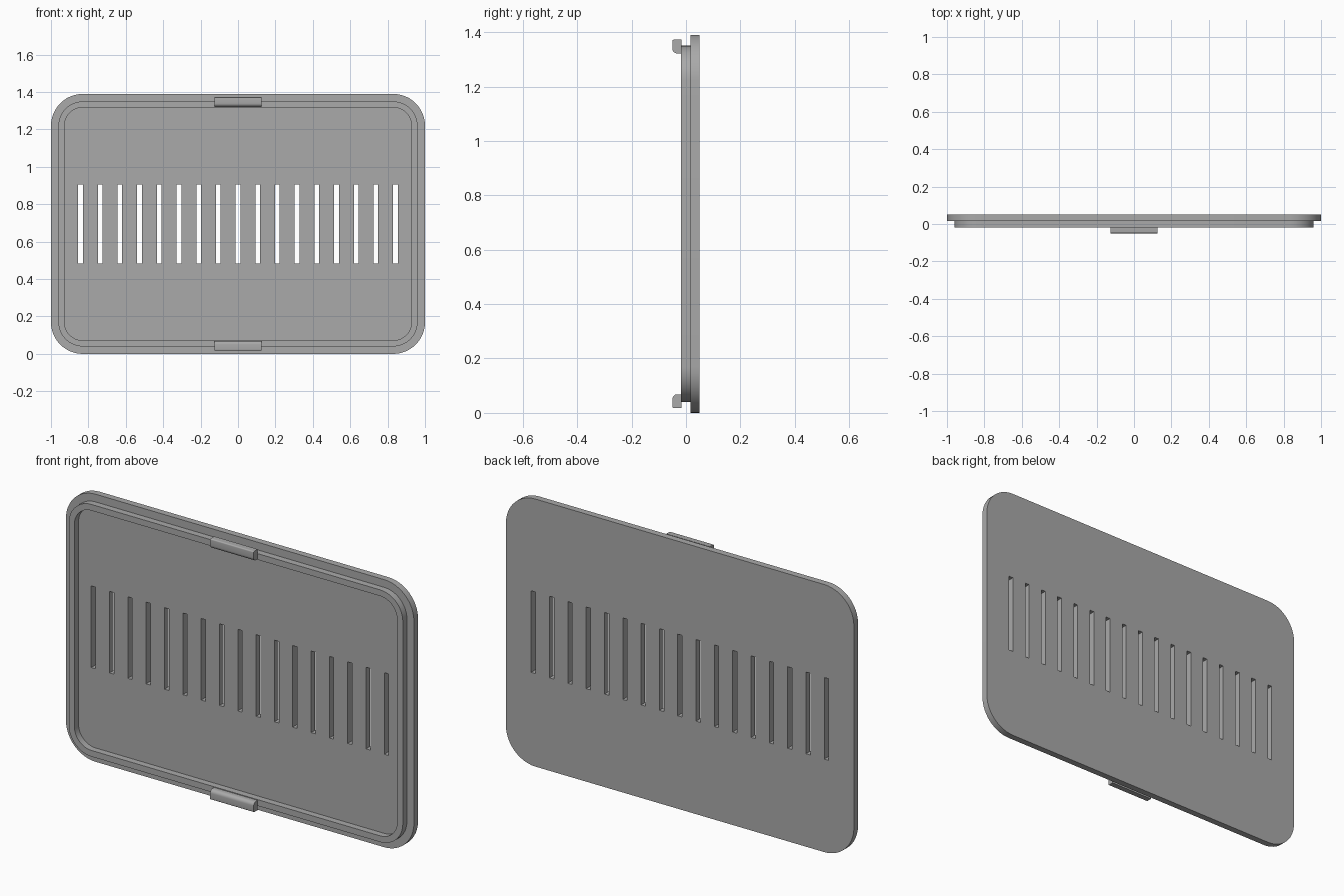
import bpy
from math import sin, cos, pi

cube = bpy.data.objects.get("Cube")
if cube:
    bpy.data.objects.remove(cube, do_unlink=True)

grey = bpy.data.materials.new("mid grey")
grey.use_nodes = True
GREY = (0.4, 0.4, 0.4, 1)
grey.diffuse_color = GREY
grey.node_tree.nodes["Principled BSDF"].inputs["Base Color"].default_value = GREY

HEIGHT = 1.39
MID = HEIGHT / 2


def rounded_rect(half_w, half_h, radii, cx=0, cy=0, steps=12):
    """Outline with corner radii in order: upper right, upper left, lower left, lower right."""
    points = []
    signs = [(1, 1), (-1, 1), (-1, -1), (1, -1)]
    for corner, ((sx, sy), r) in enumerate(zip(signs, radii)):
        for i in range(steps + 1 if r else 1):
            a = (corner + i / steps) * pi / 2
            points.append((cx + sx * (half_w - r) + r * cos(a),
                           cy + sy * (half_h - r) + r * sin(a)))
    return points


def extrude_outlines(name, outlines, depth, location, rotation):
    """Filled 2D outlines (inner ones become holes) extruded to a solid mesh."""
    curve = bpy.data.curves.new(name, "CURVE")
    curve.dimensions = "2D"
    curve.fill_mode = "BOTH"
    curve.extrude = depth / 2
    for outline in outlines:
        spline = curve.splines.new("POLY")
        spline.points.add(len(outline) - 1)
        for p, (x, y) in zip(spline.points, outline):
            p.co = (x, y, 0, 1)
        spline.use_cyclic_u = True
    obj = bpy.data.objects.new(name, curve)
    bpy.context.collection.objects.link(obj)
    obj.location, obj.rotation_euler = location, rotation
    bpy.ops.object.select_all(action="DESELECT")
    obj.select_set(True)
    bpy.context.view_layer.objects.active = obj
    bpy.ops.object.convert(target="MESH")
    obj = bpy.context.view_layer.objects.active
    obj.name = name
    obj.data.materials.clear()
    obj.data.materials.append(grey)
    # Weld caps to walls so the solid is closed
    bpy.ops.object.mode_set(mode="EDIT")
    bpy.ops.mesh.select_all(action="SELECT")
    bpy.ops.mesh.remove_doubles(threshold=0.0001)
    bpy.ops.mesh.normals_make_consistent(inside=False)
    bpy.ops.object.mode_set(mode="OBJECT")
    bpy.ops.object.shade_smooth_by_angle(angle=pi / 6)
    return obj


UPRIGHT = (pi / 2, 0, 0)

# Cover plate with a row of vent slots
slots = [rounded_rect(0.0125, 0.212, [0] * 4, cx=0.1053 * i) for i in range(-8, 9)]
extrude_outlines("cover_plate", [rounded_rect(1, MID, [0.17] * 4)] + slots,
                 0.034, (0, 0.033, MID), UPRIGHT)

# Raised locating rim on the front
extrude_outlines("locating_rim",
                 [rounded_rect(0.96, 0.655, [0.13] * 4),
                  rounded_rect(0.928, 0.623, [0.098] * 4)],
                 0.036, (0, 0, MID), UPRIGHT)

# Snap clips: side profile (x is depth, y is height) swept across the width
for name, side in (("top_clip", 1), ("bottom_clip", -1)):
    inner, outer = 0.018, 0.006
    radii = [0, outer, inner, 0] if side > 0 else [0, inner, outer, 0]
    extrude_outlines(name, [rounded_rect(0.0165, 0.0255, radii, steps=6)],
                     0.25, (0, -0.0335, MID + side * 0.652), (pi / 2, 0, pi / 2))
